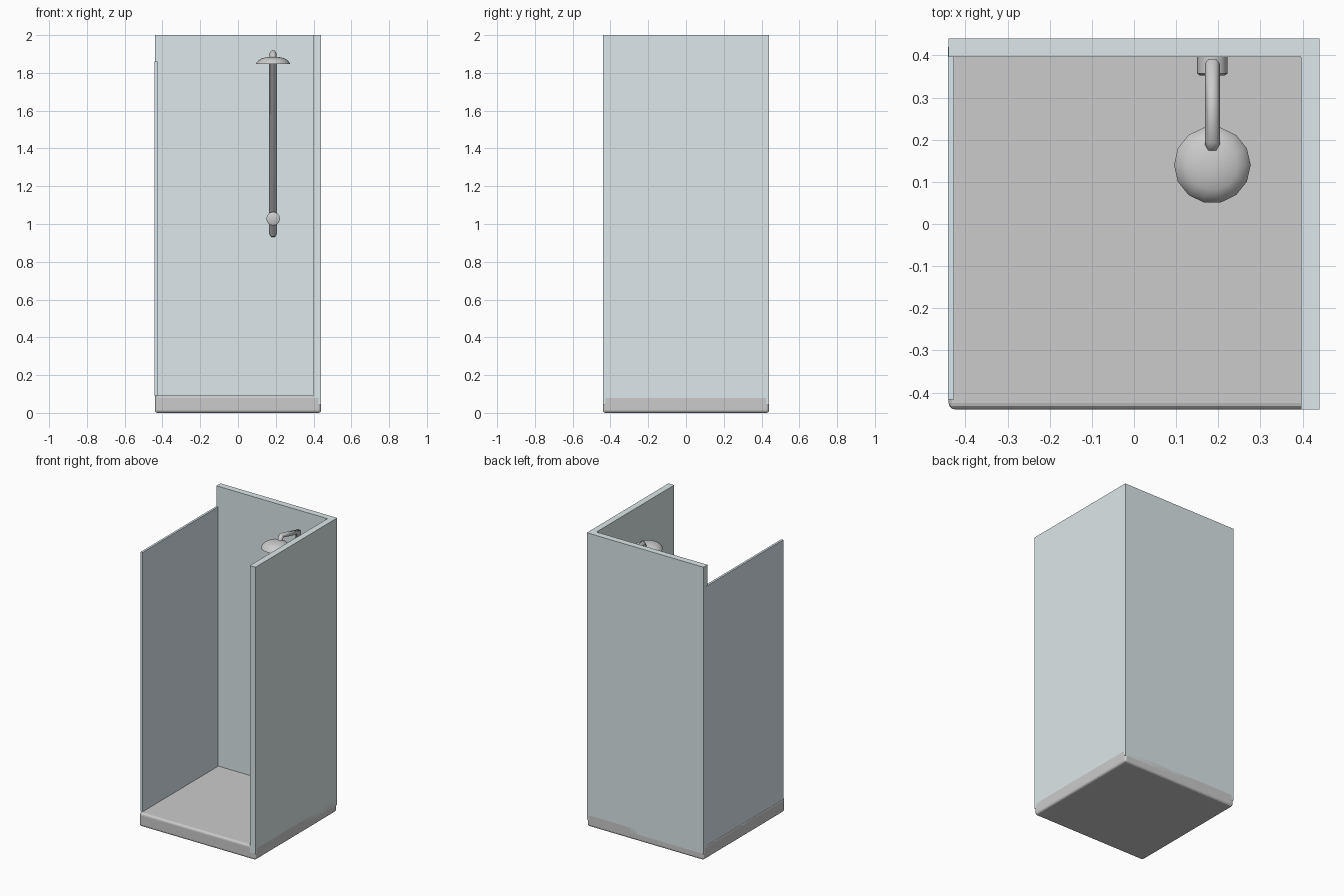
import bpy, bmesh, math

if "Cube" in bpy.data.objects:
    bpy.data.objects.remove(bpy.data.objects["Cube"])


def material(name, colour):
    m = bpy.data.materials.new(name)
    m.diffuse_color = colour
    m.use_nodes = True
    m.node_tree.nodes["Principled BSDF"].inputs["Base Color"].default_value = m.diffuse_color
    return m


def add_mesh(name, bm, mat=None, smooth=None):
    bmesh.ops.recalc_face_normals(bm, faces=bm.faces)
    me = bpy.data.meshes.new(name)
    bm.to_mesh(me)
    bm.free()
    ob = bpy.data.objects.new(name, me)
    bpy.context.collection.objects.link(ob)
    if mat:
        me.materials.append(mat)
    if smooth:
        bpy.ops.object.select_all(action='DESELECT')
        ob.select_set(True)
        bpy.context.view_layer.objects.active = ob
        bpy.ops.object.shade_smooth_by_angle(angle=math.radians(smooth))
    return ob


def prism(name, outline, z0, z1, mat=None):
    bm = bmesh.new()
    face = bm.faces.new([bm.verts.new((x, y, z0)) for x, y in outline])
    top = bmesh.ops.extrude_face_region(bm, geom=[face])
    for v in top['geom']:
        if isinstance(v, bmesh.types.BMVert):
            v.co.z = z1
    # extrusion drops the source face only when it had neighbours
    if not any(all(abs(v.co.z - z0) < 1e-6 for v in f.verts) for f in bm.faces):
        bm.faces.new([v for v in bm.verts if abs(v.co.z - z0) < 1e-6])
    return add_mesh(name, bm, mat)


def rect(x0, x1, y0, y1):
    return [(x0, y0), (x1, y0), (x1, y1), (x0, y1)]


def lathe(name, profile, sides, location, tilt=0, smooth=40):
    bm = bmesh.new()
    verts = [bm.verts.new((r, 0, z)) for r, z in profile]
    edges = [bm.edges.new(p) for p in zip(verts, verts[1:])]
    bmesh.ops.spin(bm, geom=verts + edges, cent=(0, 0, 0), axis=(0, 0, 1),
                   angle=2 * math.pi, steps=sides, use_duplicate=False)
    bmesh.ops.remove_doubles(bm, verts=bm.verts, dist=1e-5)
    ob = add_mesh(name, bm, None, smooth)
    ob.location = location
    ob.rotation_euler.x = tilt
    return ob


wall_mat = material("wall_panel", (0.72, 0.80, 0.82, 1))
glass_mat = material("glass", (0.70, 0.80, 0.86, 1))

# Shower tray with rounded edges
tray = prism("shower_tray", rect(-0.44, 0.44, -0.44, 0.44), 0, 0.093)
bevel = tray.modifiers.new("bevel", 'BEVEL')
bevel.width = 0.015
bevel.segments = 3

# L-shaped back and right wall
prism("wall_panels", [(-0.44, 0.397), (0.397, 0.397), (0.397, -0.44),
                      (0.44, -0.44), (0.44, 0.44), (-0.44, 0.44)],
      0.045, 2.0, wall_mat)

# Left glass screen
prism("glass_screen", rect(-0.442, -0.427, -0.417, 0.42), 0.09, 1.86, glass_mat)

# Riser pipe with the arm rising forward over the head
px = 0.186
path = [(0.402, 0.945), (0.38, 0.945), (0.38, 1.86), (0.20, 1.904), (0.185, 1.87)]
curve = bpy.data.curves.new("riser_pipe", 'CURVE')
curve.dimensions = '3D'
curve.bevel_depth = 0.018
curve.bevel_resolution = 1
curve.use_fill_caps = True
spline = curve.splines.new('POLY')
spline.points.add(len(path) - 1)
for p, (y, z) in zip(spline.points, path):
    p.co = (px, y, z, 1)
bpy.context.collection.objects.link(bpy.data.objects.new("riser_pipe", curve))

# Domed shower head
lathe("shower_head", [(0, 0), (0.091, 0), (0.088, 0.006), (0.078, 0.020),
                      (0.060, 0.031), (0.030, 0.038), (0, 0.040)],
      14, (px, 0.14, 1.846))

# Round control knob on the wall
lathe("control_knob", [(0, 0), (0.036, 0), (0.036, 0.043), (0.030, 0.047), (0, 0.047)],
      14, (px, 0.40, 1.028), math.radians(90), 50)
